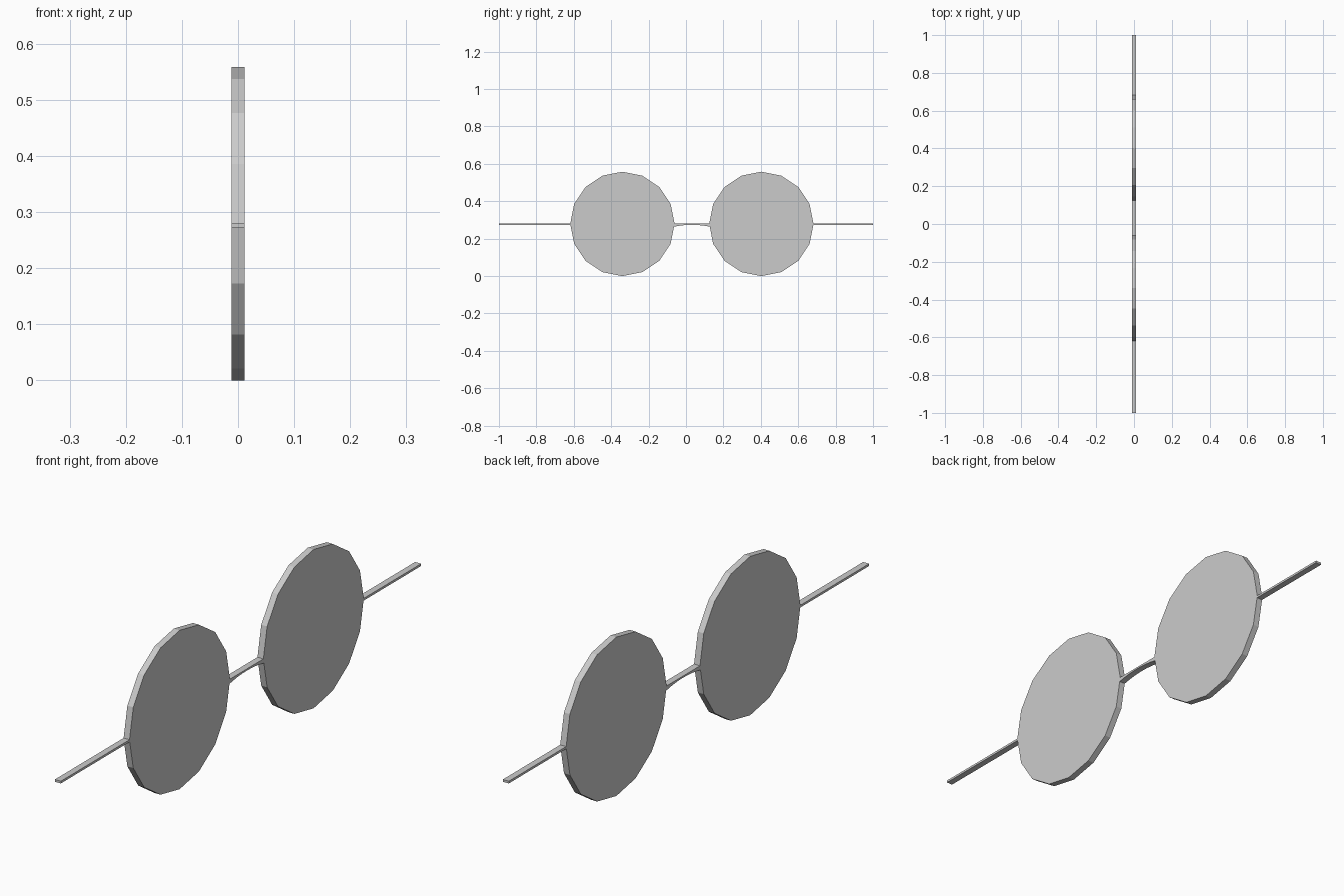
import bpy
import bmesh
import math

if "Cube" in bpy.data.objects:
    bpy.data.objects.remove(bpy.data.objects["Cube"])

HALF = 0.0115      # half thickness along x
R = 0.279          # lens radius
ZC = 0.279         # lens centre height


def extrude_profile(name, points):
    """Solid from a (y, z) outline, extruded along x."""
    bm = bmesh.new()
    face = bm.faces.new([bm.verts.new((-HALF, y, z)) for y, z in points])
    out = bmesh.ops.extrude_face_region(bm, geom=[face])
    verts = [g for g in out["geom"] if isinstance(g, bmesh.types.BMVert)]
    bmesh.ops.translate(bm, verts=verts, vec=(2 * HALF, 0, 0))
    bmesh.ops.recalc_face_normals(bm, faces=bm.faces)
    mesh = bpy.data.meshes.new(name)
    bm.to_mesh(mesh)
    bm.free()
    obj = bpy.data.objects.new(name, mesh)
    bpy.context.collection.objects.link(obj)
    return obj


# Sixteen-sided lenses
for name, yc in (("left_lens", -0.34), ("right_lens", 0.403)):
    extrude_profile(name, [(yc + R * math.cos(math.tau * i / 16),
                            ZC + R * math.sin(math.tau * i / 16)) for i in range(16)])

# Straight side arms
for name, y0, y1 in (("left_arm", -1.0, -0.616), ("right_arm", 0.679, 1.0)):
    extrude_profile(name, [(y0, 0.272), (y1, 0.272), (y1, 0.28), (y0, 0.28)])

# Nose bridge: flat top, arched underside
y0, y1, n = -0.065, 0.128, 8
arch = []
for i in range(n + 1):
    t = i / n
    arch.append((y0 + (y1 - y0) * t, 0.274 - 0.010 * (2 * t - 1) ** 2))
extrude_profile("nose_bridge", arch + [(y1, 0.28), (y0, 0.28)])
